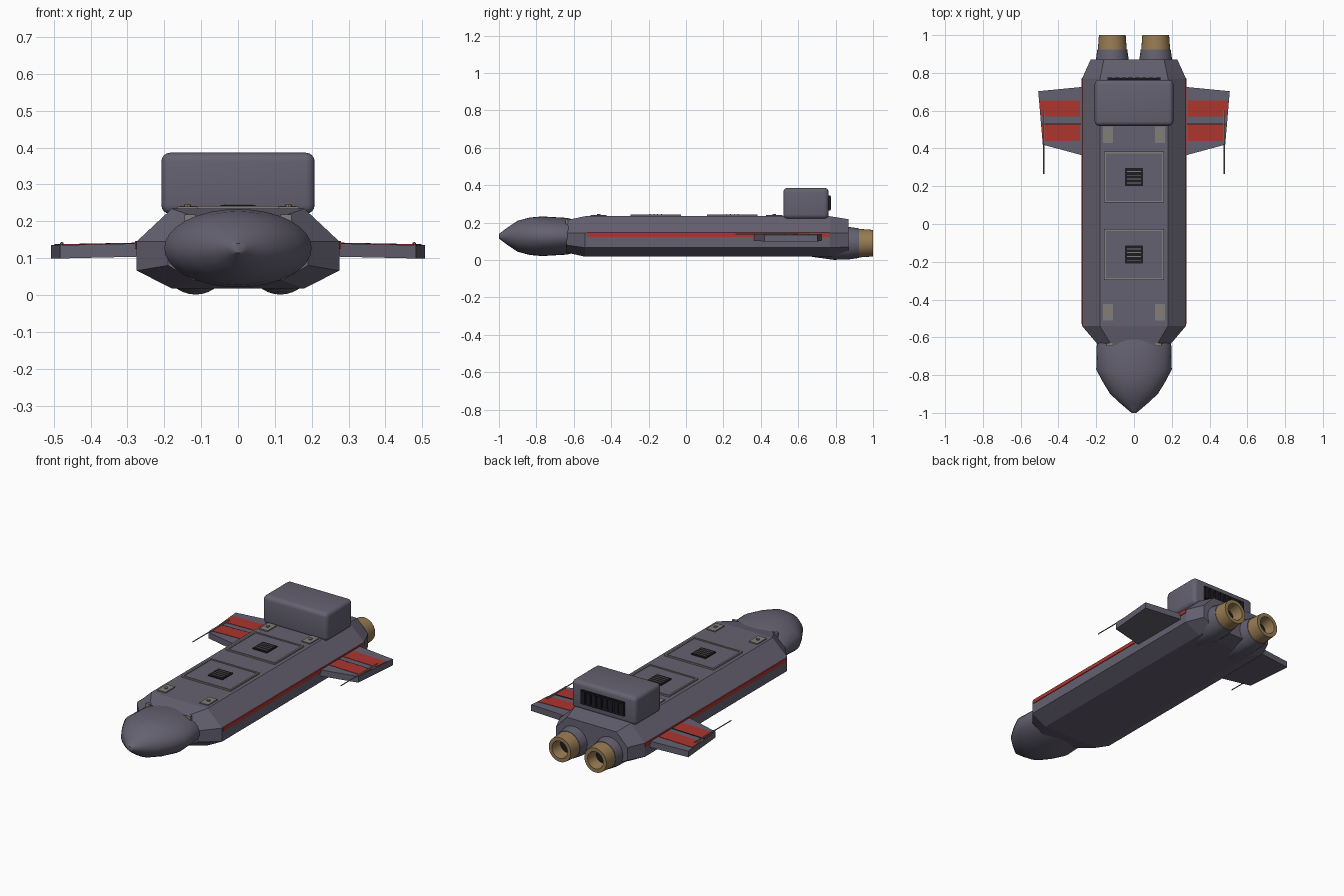
import bpy, bmesh, math
from mathutils import Vector

cube = bpy.data.objects.get("Cube")
if cube:
    bpy.data.objects.remove(cube, do_unlink=True)


def material(name, rgb):
    m = bpy.data.materials.new(name)
    m.use_nodes = True
    m.diffuse_color = (*rgb, 1)
    m.node_tree.nodes["Principled BSDF"].inputs["Base Color"].default_value = (*rgb, 1)
    return m


HULL = material("hull_grey", (0.13, 0.12, 0.165))
RED = material("stripe_red", (0.42, 0.035, 0.027))
BRASS = material("nozzle_brass", (0.31, 0.2, 0.085))
TRIM = material("trim_grey", (0.22, 0.21, 0.2))
BLACK = material("vent_black", (0.012, 0.012, 0.016))


def finish(name, bm, mat, smooth=None):
    bmesh.ops.recalc_face_normals(bm, faces=bm.faces)
    me = bpy.data.meshes.new(name)
    bm.to_mesh(me)
    bm.free()
    ob = bpy.data.objects.new(name, me)
    bpy.context.collection.objects.link(ob)
    me.materials.append(mat)
    if smooth is not None:
        bpy.ops.object.select_all(action="DESELECT")
        ob.select_set(True)
        bpy.context.view_layer.objects.active = ob
        bpy.ops.object.shade_smooth_by_angle(angle=math.radians(smooth))
    return ob


def loft(name, rings, mat, smooth=None, caps=True, closed=False):
    """Skin a list of equal-length point rings."""
    bm = bmesh.new()
    loops = [[bm.verts.new(p) for p in ring] for ring in rings]
    pairs = list(zip(loops, loops[1:]))
    if closed:
        pairs.append((loops[-1], loops[0]))
    for a, b in pairs:
        for i in range(len(a)):
            j = (i + 1) % len(a)
            bm.faces.new((a[i], a[j], b[j], b[i]))
    if caps and not closed:
        bm.faces.new(loops[0])
        bm.faces.new(loops[-1])
    return finish(name, bm, mat, smooth)


def box(name, x, y, z, mat, bevel=0):
    """Box from (min, max) ranges."""
    bm = bmesh.new()
    bmesh.ops.create_cube(bm, size=1)
    for v in bm.verts:
        v.co = Vector([(r[0] + r[1]) / 2 + c * (r[1] - r[0]) for r, c in zip((x, y, z), v.co)])
    if bevel:
        bmesh.ops.bevel(bm, geom=bm.edges[:], offset=bevel, segments=4, profile=0.5, affect="EDGES")
    return finish(name, bm, mat, 35 if bevel else None)


def ellipse(x, y, z, rx, rz, n=32):
    return [(x + rx * math.cos(2 * math.pi * i / n), y, z + rz * math.sin(2 * math.pi * i / n))
            for i in range(n)]


def section(y, half, top_half, bottom, low, high, top):
    """Eight-sided hull cross-section."""
    side = [(top_half, top), (half, high), (half, low), (top_half, bottom)]
    return [(x, y, z) for x, z in side] + [(-x, y, z) for x, z in reversed(side)]


def prism(name, outline, drop, mat):
    """Vertical extrusion of (x, y, top z) points."""
    return loft(name, [outline, [(x, y, z - drop) for x, y, z in outline]], mat)


# Hull and nose
loft("hull", [section(-0.64, 0.19, 0.12, 0.04, 0.08, 0.145, 0.213),
              section(-0.54, 0.275, 0.18, 0.018, 0.066, 0.145, 0.234),
              section(0.77, 0.275, 0.18, 0.018, 0.066, 0.145, 0.234),
              section(0.87, 0.23, 0.16, 0.035, 0.07, 0.145, 0.218)], HULL)
nose = [(-0.56, 0.17, 0.08), (-0.635, 0.197, 0.098), (-0.77, 0.2, 0.106), (-0.835, 0.166, 0.1),
        (-0.9, 0.126, 0.083), (-0.95, 0.072, 0.05), (-0.99, 0.025, 0.02), (-1, 0.013, 0.013)]
loft("nose", [ellipse(0, y, 0.127, rx, rz) for y, rx, rz in nose], HULL, 50)

# Rear equipment box with slatted vent
box("rear_box", (-0.208, 0.208), (0.52, 0.763), (0.22, 0.386), HULL, 0.024)
for z in (0.27, 0.34):
    box("rear_vent_rail", (-0.14, 0.14), (0.755, 0.772), (z - 0.006, z + 0.006), BLACK)
for i in range(8):
    x = -0.126 + i * 0.036
    box("rear_vent_slat", (x - 0.013, x + 0.013), (0.755, 0.775), (0.27, 0.34), BLACK)

# Roof hatches with grilles
for cy in (0.248, -0.162):
    box("hatch_panel", (-0.15, 0.15), (cy - 0.126, cy + 0.126), (0.23, 0.238), HULL)
    for s in (-1, 1):
        x, y = s * 0.153, cy + s * 0.13
        box("hatch_side_frame", (x - 0.005, x + 0.005), (cy - 0.135, cy + 0.135), (0.23, 0.242), TRIM)
        box("hatch_end_frame", (-0.153, 0.153), (y - 0.005, y + 0.005), (0.23, 0.242), TRIM)
    box("grille_base", (-0.047, 0.047), (cy - 0.048, cy + 0.048), (0.23, 0.244), BLACK)
    for i in range(4):
        y = cy - 0.03 + i * 0.02
        box("grille_bar", (-0.038, 0.038), (y - 0.0025, y + 0.0025), (0.24, 0.247), TRIM)

for s in (-1, 1):
    # Roof fixing plates and neck lugs
    for y in (0.472, -0.467):
        box("fixing_plate", (s * 0.137 - 0.027, s * 0.137 + 0.027), (y - 0.043, y + 0.043),
            (0.23, 0.24), TRIM)
        loft("fixing_stud", [[(px, py, z) for px, py in
                              [(s * 0.137 + 0.01 * math.cos(a * math.pi / 4),
                                y + 0.01 * math.sin(a * math.pi / 4)) for a in range(8)]]
                             for z in (0.235, 0.246)], BRASS)
    box("neck_lug", (s * 0.13 - 0.015, s * 0.13 + 0.015), (-0.645, -0.63), (0.19, 0.218), TRIM)

    # Side stripe
    box("side_stripe", (s * 0.276 - 0.003, s * 0.276 + 0.003), (-0.53, 0.77), (0.124, 0.146), RED)

    # Wing, its painted bands and the groove between them
    prism("wing", [(s * 0.26, 0.36, 0.14), (s * 0.483, 0.42, 0.135),
                   (s * 0.507, 0.703, 0.135), (s * 0.26, 0.727, 0.14)], 0.036, HULL)
    for y0, y1 in ((0.44, 0.526), (0.568, 0.655)):
        tip0, tip1 = [0.483 + 0.024 * (y - 0.42) / 0.283 - 0.003 for y in (y0, y1)]
        prism("wing_band", [(s * 0.285, y0, 0.1415), (s * tip0, y0, 0.1375),
                            (s * tip1, y1, 0.1375), (s * 0.285, y1, 0.1415)], 0.004, RED)
    prism("wing_groove", [(s * 0.28, 0.526, 0.1418), (s * 0.488, 0.526, 0.1378),
                          (s * 0.488, 0.532, 0.1378), (s * 0.28, 0.532, 0.1418)], 0.004, BLACK)

    # Wing antenna
    loft("wing_antenna", [ellipse(s * 0.478, y, 0.139, r, r, 8)
                          for y, r in ((0.265, 0.003), (0.42, 0.003), (0.425, 0.005), (0.6, 0.005))],
         TRIM, 40)

    # Engine housing and hollow nozzle
    cx, cz = s * 0.115, 0.09
    loft("engine_housing", [ellipse(cx, y, cz, r, r) for y, r in
                            ((0.62, 0.06), (0.68, 0.074), (0.79, 0.089), (0.87, 0.087), (0.925, 0.079))],
         HULL, 40)
    loft("engine_nozzle", [ellipse(cx, y, cz, r, r) for y, r in
                           ((0.915, 0.077), (1.0, 0.071), (1.0, 0.05), (0.93, 0.04))],
         BRASS, 40, caps=False, closed=True)
    loft("nozzle_core", [ellipse(cx, y, cz, 0.045, 0.045) for y in (0.92, 0.935)], BLACK)
